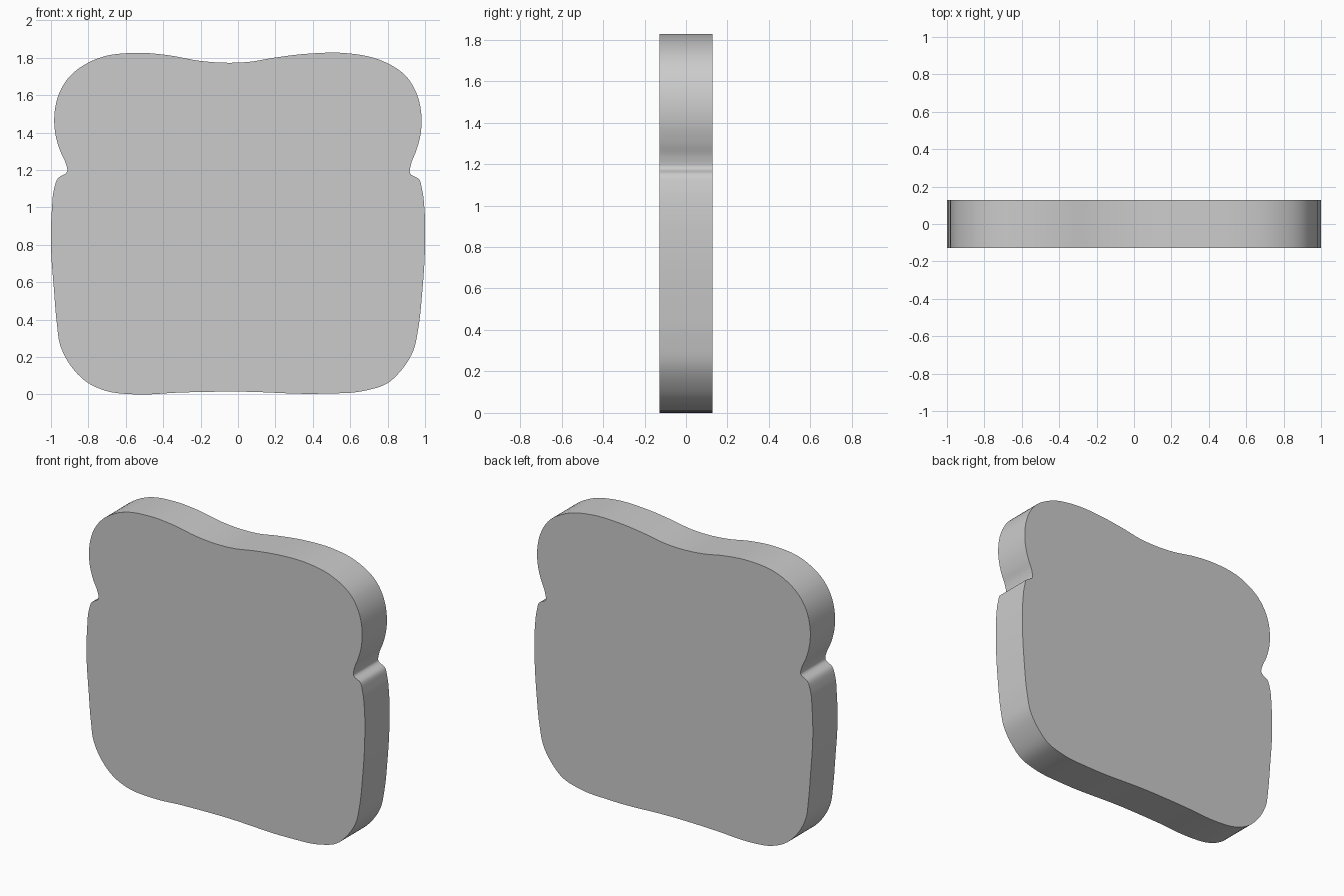
import bpy, bmesh
from mathutils import Vector

if "Cube" in bpy.data.objects:
    bpy.data.objects.remove(bpy.data.objects["Cube"])

HALF_THICK = 0.127
STEPS = 5

# Slice outline (x, z), counter-clockwise seen from the front
OUTLINE = [
    (0, .015), (.465, .004), (.68, .02), (.80, .06), (.877, .134), (.936, .23),
    (.963, .348), (.984, .535), (1, .80), (.997, .99), (.984, 1.096),
    (.968, 1.15), (.92, 1.182), (.925, 1.23), (.952, 1.30), (.976, 1.39),
    (.98, 1.50), (.957, 1.604), (.904, 1.695), (.754, 1.79), (.594, 1.823),
    (.38, 1.822), (.193, 1.80), (.06, 1.778), (-.05, 1.773), (-.21, 1.784),
    (-.37, 1.813), (-.535, 1.826), (-.754, 1.795), (-.90, 1.70), (-.952, 1.62),
    (-.98, 1.513), (-.98, 1.417), (-.95, 1.30), (-.925, 1.246), (-.914, 1.19),
    (-.963, 1.155), (-.984, 1.096), (-.995, .99), (-1, .80), (-.984, .56),
    (-.968, .374), (-.952, .267), (-.888, .144), (-.80, .06), (-.71, .02),
    (-.55, 0), (-.31, .01),
]


def smooth_loop(points, steps):
    """Closed chord-length Hermite curve through the points."""
    p = [Vector(q) for q in points]
    n = len(p)
    d = [(p[(i + 1) % n] - p[i]).length for i in range(n)]
    tan = []
    for i in range(n):
        a, b = d[i - 1], d[i]
        tan.append(((p[i] - p[i - 1]) / a * b + (p[(i + 1) % n] - p[i]) / b * a) / (a + b))
    out = []
    for i in range(n):
        j = (i + 1) % n
        for k in range(steps):
            t = k / steps
            out.append(p[i] * (2*t**3 - 3*t**2 + 1) + p[j] * (3*t**2 - 2*t**3)
                       + tan[i] * d[i] * (t**3 - 2*t**2 + t) + tan[j] * d[i] * (t**3 - t**2))
    return out


# Bread slice: front face, back face and crust band
bm = bmesh.new()
loop = smooth_loop(OUTLINE, STEPS)
front = [bm.verts.new((q.x, -HALF_THICK, max(q.y, 0))) for q in loop]
back = [bm.verts.new((q.x, HALF_THICK, max(q.y, 0))) for q in loop]
bm.faces.new(front)
bm.faces.new(back[::-1])
for i in range(len(loop)):
    j = (i + 1) % len(loop)
    bm.faces.new((front[i], back[i], back[j], front[j]))
bmesh.ops.recalc_face_normals(bm, faces=bm.faces)
mesh = bpy.data.meshes.new("bread_slice")
bm.to_mesh(mesh)
bm.free()

bread = bpy.data.objects.new("bread_slice", mesh)
bpy.context.collection.objects.link(bread)
bpy.context.view_layer.objects.active = bread
bread.select_set(True)
bpy.ops.object.shade_smooth_by_angle(angle=0.7)
